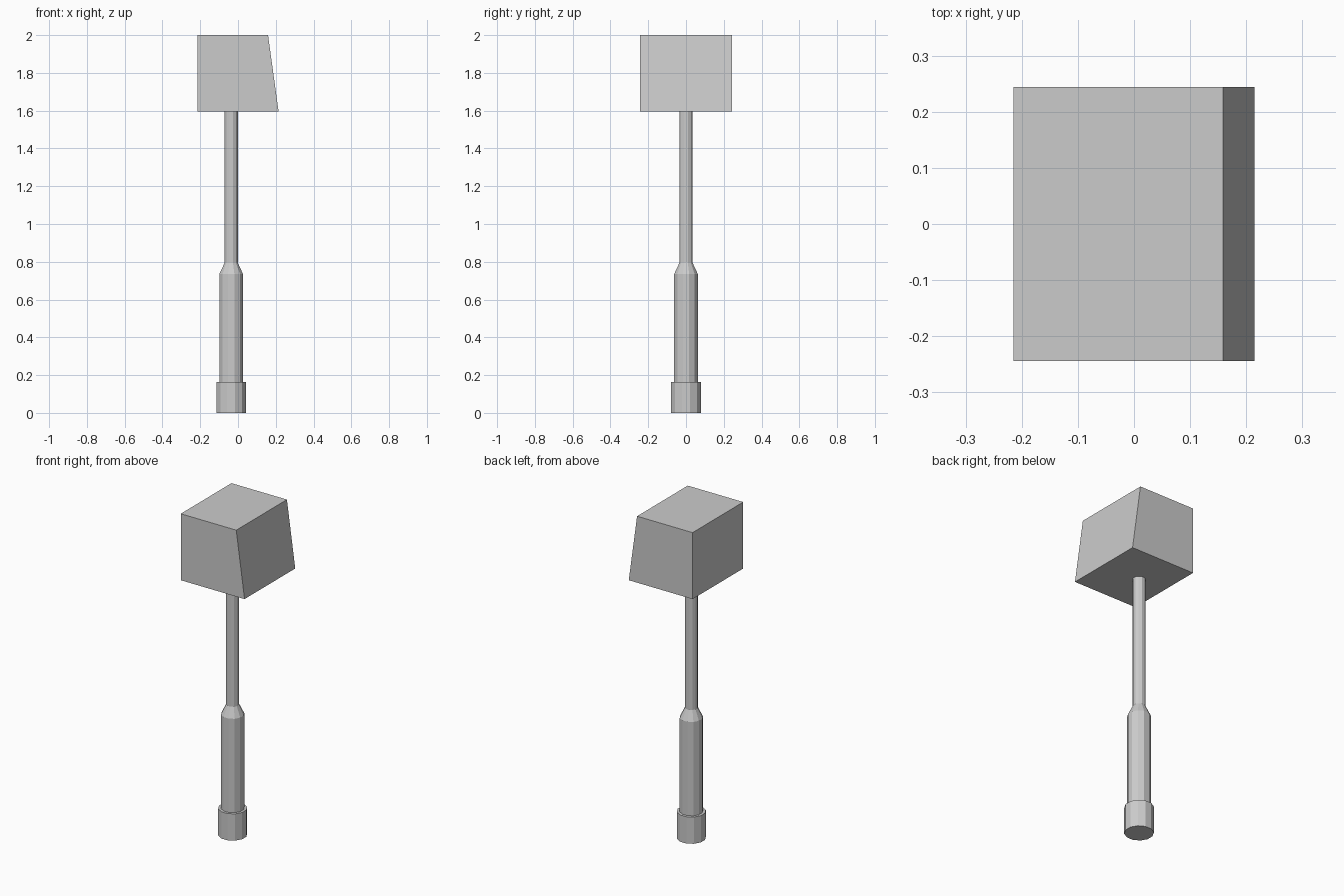
import bpy, bmesh, math

if "Cube" in bpy.data.objects:
    bpy.data.objects.remove(bpy.data.objects["Cube"])

SIDES = 12
AXIS_X = -0.036


def make_object(name, verts, faces):
    mesh = bpy.data.meshes.new(name)
    mesh.from_pydata(verts, [], faces)
    bm = bmesh.new()
    bm.from_mesh(mesh)
    bmesh.ops.recalc_face_normals(bm, faces=bm.faces)
    bm.to_mesh(mesh)
    bm.free()
    obj = bpy.data.objects.new(name, mesh)
    bpy.context.collection.objects.link(obj)
    return obj


def turned(name, profile):
    """Closed low-poly solid from (radius, height) rings."""
    verts, faces = [], []
    for r, z in profile:
        for i in range(SIDES):
            a = math.tau * (i + 0.5) / SIDES
            verts.append((AXIS_X + r * math.cos(a), r * math.sin(a), z))
    for k in range(len(profile) - 1):
        for i in range(SIDES):
            j = (i + 1) % SIDES
            a, b = k * SIDES, (k + 1) * SIDES
            faces.append((a + i, a + j, b + j, b + i))
    faces.append(tuple(range(SIDES)))
    faces.append(tuple(range(len(verts) - SIDES, len(verts))))
    return make_object(name, verts, faces)


# Pommel, and the grip tapering into the thin shaft
turned("pommel", [(0.081, 0), (0.081, 0.163)])
turned("handle", [(0.065, 0.163), (0.065, 0.735), (0.036, 0.795), (0.036, 1.595)])

# Block head with one sloping side, extruded along y
outline = [(-0.215, 1.595), (0.215, 1.595), (0.159, 2.0), (-0.215, 2.0)]
head_verts = [(x, y, z) for y in (-0.244, 0.244) for x, z in outline]
head_faces = [(0, 1, 2, 3), (4, 5, 6, 7)]
head_faces += [(i, (i + 1) % 4, (i + 1) % 4 + 4, i + 4) for i in range(4)]
make_object("hammer_head", head_verts, head_faces)
